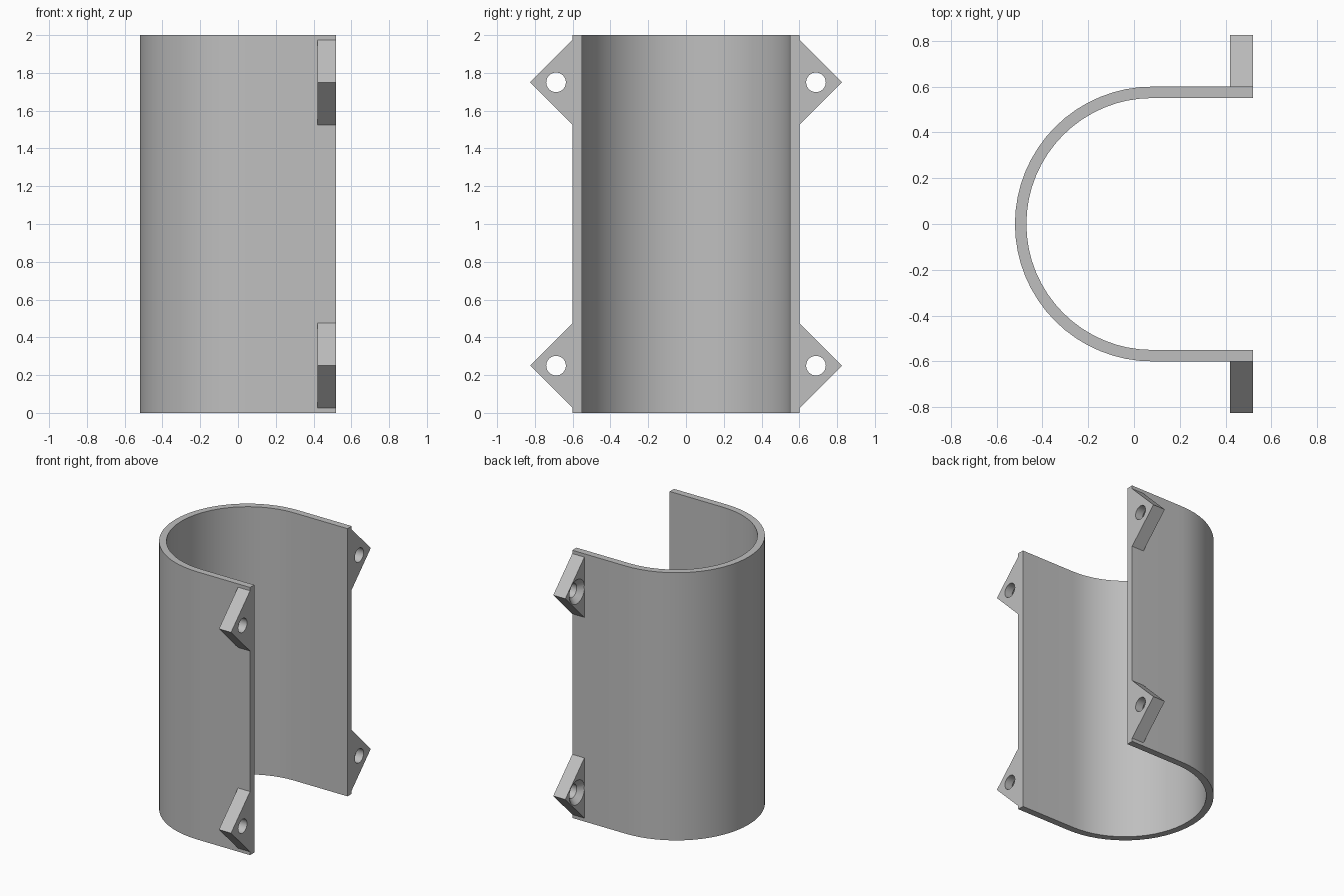
import bpy, bmesh, math
from mathutils import Matrix, Vector

cube = bpy.data.objects.get("Cube")
if cube:
    bpy.data.objects.remove(cube, do_unlink=True)

OUTER, INNER = 0.6, 0.55      # shell radii
ARC_X, EDGE_X = 0.08, 0.52    # arc centre, open edge
HEIGHT = 2.0
EAR_BACK = 0.42               # rear face of the ears
EAR_OUT = 0.225               # how far an ear reaches out
HOLE_Y, HOLE_R, SINK_R = 0.688, 0.052, 0.09
SEGMENTS = 32

grey = bpy.data.materials.new("Light grey")
grey.use_nodes = True
colour = (0.52, 0.52, 0.52, 1)
grey.diffuse_color = colour
grey.node_tree.nodes["Principled BSDF"].inputs["Base Color"].default_value = colour


def make_object(name, bm):
    bmesh.ops.recalc_face_normals(bm, faces=bm.faces)
    mesh = bpy.data.meshes.new(name)
    bm.to_mesh(mesh)
    bm.free()
    mesh.materials.append(grey)
    obj = bpy.data.objects.new(name, mesh)
    bpy.context.collection.objects.link(obj)
    return obj


def smooth(obj):
    bpy.ops.object.select_all(action='DESELECT')
    obj.select_set(True)
    bpy.context.view_layer.objects.active = obj
    bpy.ops.object.shade_smooth_by_angle(angle=math.radians(30))


def extrude(bm, points, direction):
    face = bm.faces.new([bm.verts.new(p) for p in points])
    new = bmesh.ops.extrude_face_region(bm, geom=[face])["geom"]
    bmesh.ops.translate(bm, vec=direction,
                        verts=[v for v in new if isinstance(v, bmesh.types.BMVert)])


# U-shaped shell: a half ring with straight sides, stood up as a strip of quads
def u_path(radius):
    angles = [math.pi / 2 + math.pi * i / SEGMENTS for i in range(SEGMENTS + 1)]
    arc = [(ARC_X + radius * math.cos(a), radius * math.sin(a), 0) for a in angles]
    return [(EDGE_X, radius, 0)] + arc + [(EDGE_X, -radius, 0)]


bm = bmesh.new()
outer = [bm.verts.new(p) for p in u_path(OUTER)]
inner = [bm.verts.new(p) for p in u_path(INNER)]
for i in range(len(outer) - 1):
    bm.faces.new((outer[i], outer[i + 1], inner[i + 1], inner[i]))
new = bmesh.ops.extrude_face_region(bm, geom=bm.faces[:])["geom"]
bmesh.ops.translate(bm, vec=(0, 0, HEIGHT),
                    verts=[v for v in new if isinstance(v, bmesh.types.BMVert)])
smooth(make_object("curved_shell", bm))


# Screw hole cutter: a straight bore with a countersink at the rear
def hole_cutter(name, y, z):
    sink = SINK_R - HOLE_R
    profile = [(EAR_BACK - 0.02, SINK_R), (EAR_BACK, SINK_R),
               (EAR_BACK + sink, HOLE_R), (EDGE_X + 0.02, HOLE_R)]
    bm = bmesh.new()
    rings = []
    for x, r in profile:
        ring = bmesh.ops.create_circle(
            bm, segments=SEGMENTS, radius=r,
            matrix=Matrix.Translation((x, y, z)) @ Matrix.Rotation(math.pi / 2, 4, 'Y'))
        rings.append(ring["verts"])
    for a, b in zip(rings, rings[1:]):
        for i in range(SEGMENTS):
            j = (i + 1) % SEGMENTS
            bm.faces.new((a[i], a[j], b[j], b[i]))
    bm.faces.new(rings[0])
    bm.faces.new(rings[-1])
    cutter = make_object(name, bm)
    cutter.hide_render = True
    cutter.hide_set(True)
    return cutter


# Four triangular mounting ears
for side, y_sign in (("front", -1), ("back", 1)):
    for level, z in (("lower", 0.25), ("upper", HEIGHT - 0.25)):
        name = f"{side}_{level}_mounting_ear"
        bm = bmesh.new()
        extrude(bm, [(EAR_BACK, y_sign * OUTER, z - EAR_OUT),
                     (EAR_BACK, y_sign * (OUTER + EAR_OUT), z),
                     (EAR_BACK, y_sign * OUTER, z + EAR_OUT)],
                Vector((EDGE_X - EAR_BACK, 0, 0)))
        ear = make_object(name, bm)
        cutter = hole_cutter(name + "_hole_cutter", y_sign * HOLE_Y, z)
        cut = ear.modifiers.new("Screw hole", 'BOOLEAN')
        cut.operation = 'DIFFERENCE'
        cut.solver = 'EXACT'
        cut.object = cutter
        # Bake the hole so its edges can be shaded, then drop the cutter
        bpy.context.view_layer.update()
        graph = bpy.context.evaluated_depsgraph_get()
        baked = bpy.data.meshes.new_from_object(ear.evaluated_get(graph))
        ear.modifiers.clear()
        ear.data = baked
        bpy.data.objects.remove(cutter, do_unlink=True)
        smooth(ear)
